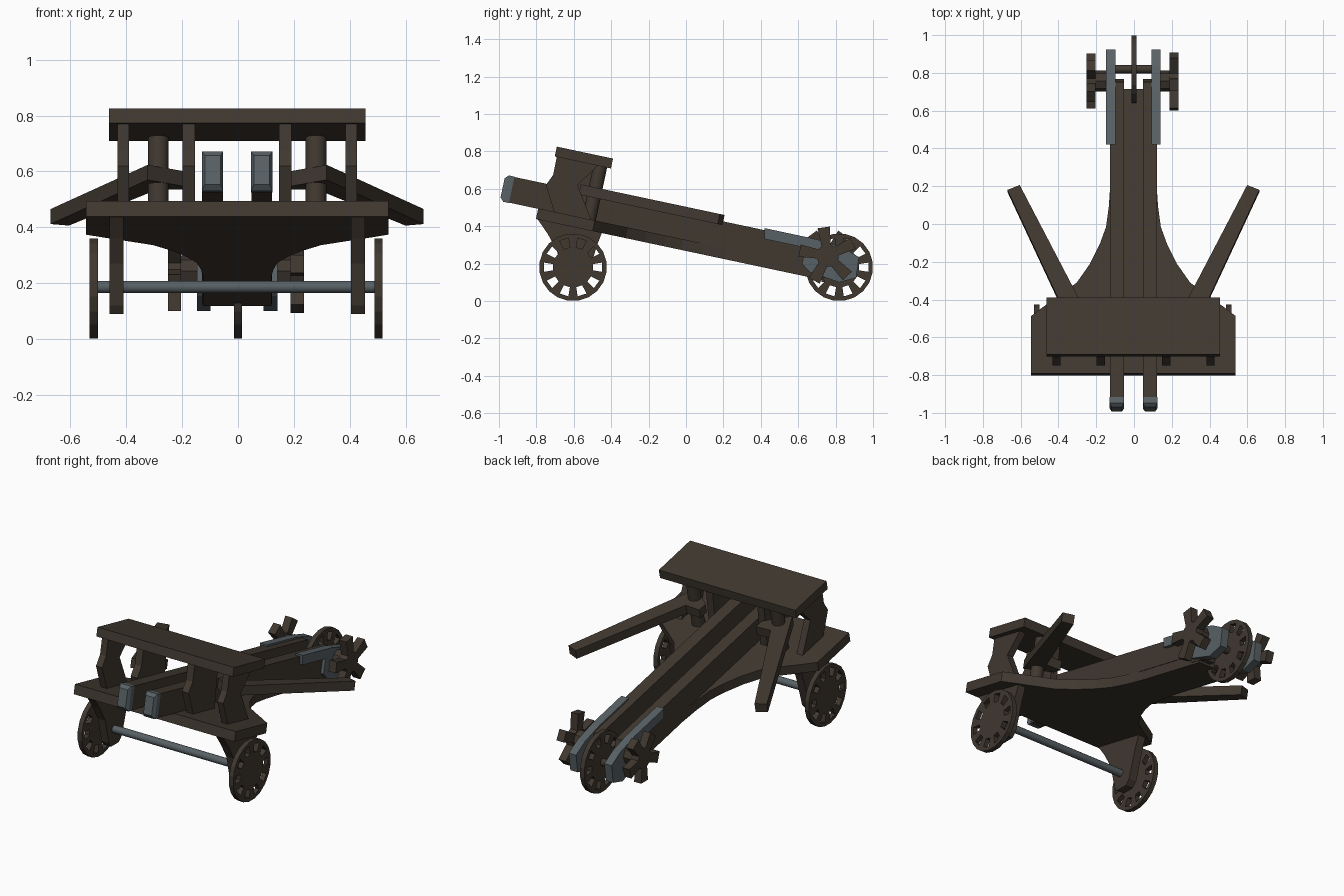
import bpy, bmesh, math
from mathutils import Matrix, Vector

if "Cube" in bpy.data.objects:
    bpy.data.objects.remove(bpy.data.objects["Cube"])

TILT = math.radians(12)
C, S = math.cos(TILT), math.sin(TILT)
MID = -0.003                      # mirror plane


def material(name, rgb):
    m = bpy.data.materials.new(name)
    m.diffuse_color = (*rgb, 1)
    m.use_nodes = True
    m.node_tree.nodes["Principled BSDF"].inputs["Base Color"].default_value = m.diffuse_color
    return m


WOOD = material("dark wood", (0.052, 0.040, 0.030))
METAL = material("grey metal", (0.098, 0.120, 0.130))


def finish(name, bm, mat):
    bmesh.ops.recalc_face_normals(bm, faces=bm.faces[:])
    me = bpy.data.meshes.new(name)
    bm.to_mesh(me)
    bm.free()
    me.materials.append(mat)
    ob = bpy.data.objects.new(name, me)
    bpy.context.collection.objects.link(ob)
    return ob


def tilted(x, s, t):
    """s runs back along the sloping frame, t is square to it."""
    return Vector((x, s * C + t * S, -s * S + t * C))


def level(x, y, z):
    return Vector((x, y, z))


def prism(name, rings, mat):
    """Join two matching outlines into a solid."""
    bm = bmesh.new()
    a, b = [[bm.verts.new(p) for p in ring] for ring in rings]
    bm.faces.new(a)
    bm.faces.new(b[::-1])
    for i in range(len(a)):
        j = (i + 1) % len(a)
        bm.faces.new((a[i], b[i], b[j], a[j]))
    return finish(name, bm, mat)


def board(name, pts, x0, x1, mat, place=level):
    """Side outline given thickness along x."""
    return prism(name, [[place(x, *p) for p in pts] for x in (x0, x1)], mat)


def slab(name, pts, t0, t1, mat):
    """Plan outline (x, s) given thickness across the slope."""
    return prism(name, [[tilted(x, s, t) for x, s in pts] for t in (t0, t1)], mat)


def rod(name, p, q, r, sides, mat):
    bm = bmesh.new()
    d = q - p
    rot = d.to_track_quat('Z', 'Y').to_matrix().to_4x4()
    bmesh.ops.create_cone(bm, cap_ends=True, segments=sides, radius1=r, radius2=r,
                          depth=d.length, matrix=Matrix.Translation((p + q) / 2) @ rot)
    ob = finish(name, bm, mat)
    if sides > 8:
        for f in ob.data.polygons:
            f.use_smooth = len(f.vertices) == 4
    return ob


def wheel(name, x, y, z, half):
    """Disc with ten windows between hub and rim."""
    n, radii = 20, (0.108, 0.158, 0.181)
    bm = bmesh.new()
    rows = [[bm.verts.new((x - half, y + r * math.cos(math.tau * (i + .5) / n),
                           z + r * math.sin(math.tau * (i + .5) / n)))
             for i in range(n)] for r in radii]
    bm.faces.new(rows[0])
    for i in range(n):
        j = (i + 1) % n
        for k in (0, 1):
            if k == 1 or i % 2 == 0:
                bm.faces.new((rows[k][i], rows[k + 1][i], rows[k + 1][j], rows[k][j]))
    bmesh.ops.recalc_face_normals(bm, faces=bm.faces[:])
    ext = bmesh.ops.extrude_face_region(bm, geom=bm.faces[:], use_keep_orig=True)
    verts = [v for v in ext['geom'] if isinstance(v, bmesh.types.BMVert)]
    bmesh.ops.translate(bm, verts=verts, vec=(2 * half, 0, 0))
    return finish(name, bm, WOOD)


def handwheel(name, x0, x1, y, z, start, reach):
    """Five-spoked star outline."""
    pts = []
    for k in range(5):
        a = math.radians(start + 72 * k)
        for r, w in ((0.055, -.025), (reach, -.033), (reach, .033), (0.055, .025)):
            pts.append((y + r * math.cos(a) - w * math.sin(a),
                        z + r * math.sin(a) + w * math.cos(a)))
    board(name, pts, x0, x1, WOOD)


# Flared deck
half = [(.541, -.876), (.541, -.566), (.485, -.522), (.40, -.46), (.30, -.385),
        (.23, -.283), (.178, -.176), (.145, -.084), (.130, .03), (.122, .157), (.122, .663)]
slab("deck", [(MID + x, s) for x, s in half] + [(MID - x, s) for x, s in half[::-1]],
     .262, .32, WOOD)

# Top plate
slab("top_plate", [(-.462, -.847), (.456, -.847), (.456, -.540), (-.462, -.540)],
     .61, .664, WOOD)

# Paired parts
for m, side in ((-1, "left"), (1, "right")):
    def X(v):
        return MID + m * v

    # Long rail with metal nose
    board(side + "_rail", [(-1.035, .318), (-1.035, .458), (.67, .458), (.70, .40), (.70, .275),
                           (.60, .275), (.50, .318)], X(.051), X(.125), WOOD, tilted)
    bm = bmesh.new()
    corners = [(.051, .318), (.125, .318), (.125, .458), (.051, .458)]
    nose = [[bm.verts.new(tilted(X(.088 + (x - .088) * k), s, .388 + (t - .388) * k))
             for x, t in corners] for s, k in ((-1.035, 1.03), (-1.066, 1.03), (-1.085, .75))]
    bm.faces.new(nose[0])
    bm.faces.new(nose[2])
    for a, b in zip(nose, nose[1:]):
        for i in range(4):
            bm.faces.new((a[i], a[(i + 1) % 4], b[(i + 1) % 4], b[i]))
    finish(side + "_rail_nose", bm, METAL)

    # Metal cheek holding the rear wheel
    board(side + "_cheek", [(.42, .390), (.70, .330), (.84, .285), (.925, .235), (.91, .125),
                            (.82, .10), (.66, .155), (.62, .20), (.64, .285), (.42, .332)],
          X(.095), X(.144), METAL)
    rod(side + "_handwheel_shaft", Vector((X(.13), .757, .243)), Vector((X(.225), .757, .243)),
        .056, 8, WOOD)

    # Bent outer upright and wide inner upright
    board(side + "_outer_upright", [(-.69, .775), (-.71, .675), (-.749, .62), (-.70, .46),
                                    (-.50, .42), (-.58, .62), (-.47, .725)],
          X(.387), X(.428), WOOD)
    board(side + "_inner_upright", [(-.69, .775), (-.71, .675), (-.749, .62), (-.70, .46),
                                    (-.50, .42), (-.46, .725)], X(.150), X(.195), WOOD)

    # Pivot post and throwing arm
    rod(side + "_post", tilted(X(.282), -.598, .30), tilted(X(.282), -.598, .62), .037, 16, WOOD)
    slab(side + "_arm", [(X(x), s) for x, s in ((.667, .08), (.602, .106), (.285, -.515),
                                                (.19, -.51), (.19, -.57), (.32, -.68))],
         .438, .493, WOOD)

    # Axle bracket and front wheel
    board(side + "_axle_bracket", [(-.795, .44), (-.74, .36), (-.69, .27), (-.655, .12),
                                   (-.635, .09), (-.56, .09), (-.53, .12), (-.475, .30),
                                   (-.44, .39)], X(.407), X(.457), WOOD)
    wheel(side + "_front_wheel", MID - .004 + m * .509, -.604, .181, .0145)

# Axles, rear wheel and handwheels
rod("front_axle", Vector((-.51, -.604, .187)), Vector((.50, -.604, .187)), .022, 12, METAL)
rod("rear_axle", Vector((-.10, .82, .181)), Vector((.095, .82, .181)), .022, 12, WOOD)
wheel("rear_wheel", 0, .819, .181, .0145)
handwheel("right_handwheel", .188, .236, .757, .243, 98, .152)
handwheel("left_handwheel", -.251, -.204, .757, .243, 54, .142)
